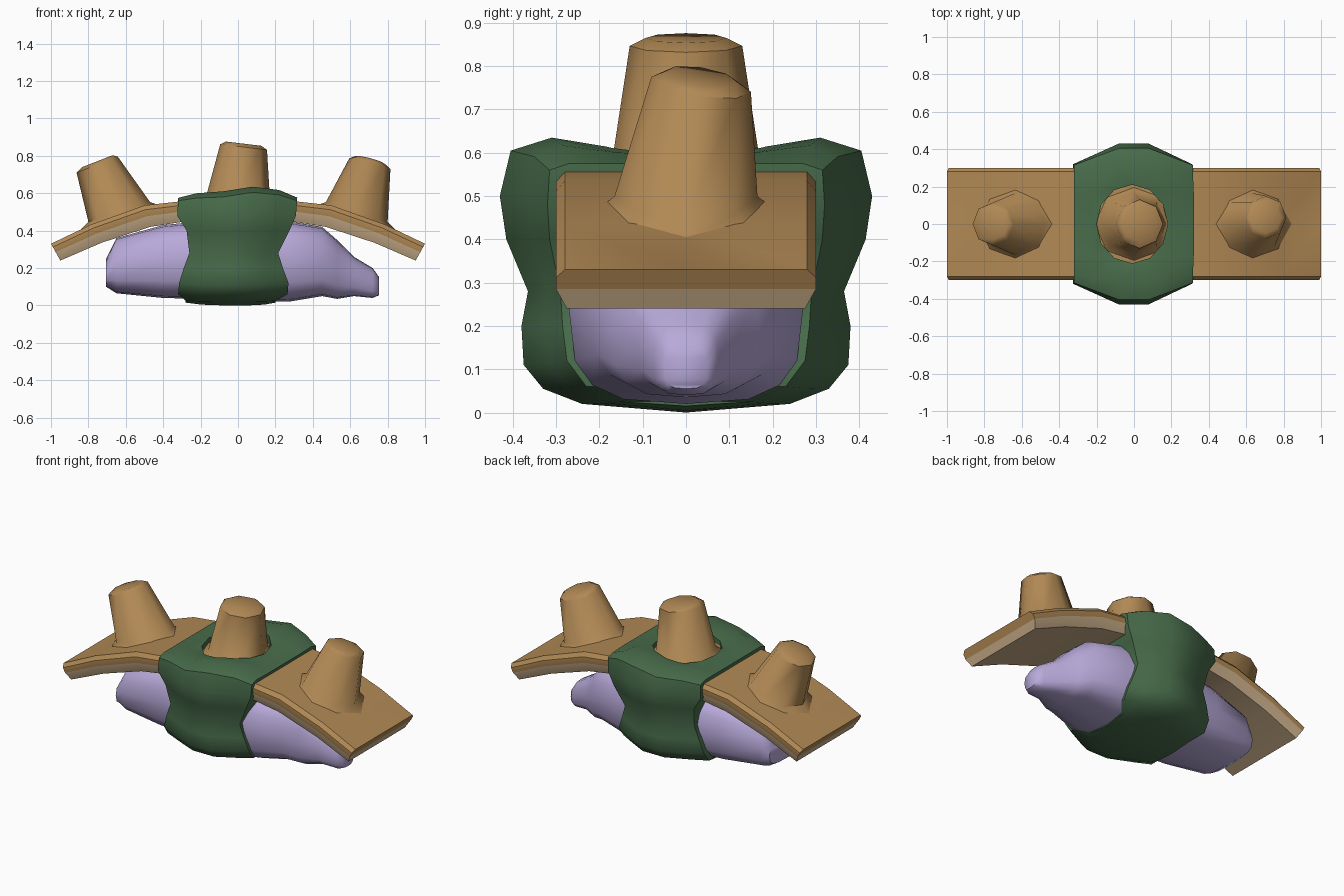
import bpy, bmesh
from math import sin, cos, pi, radians, copysign

if "Cube" in bpy.data.objects:
    bpy.data.objects.remove(bpy.data.objects["Cube"])


def material(name, rgb):
    mat = bpy.data.materials.new(name)
    mat.use_nodes = True
    mat.diffuse_color = (*rgb, 1)
    mat.node_tree.nodes["Principled BSDF"].inputs["Base Color"].default_value = (*rgb, 1)
    return mat


BROWN = material("warm brown", (0.44, 0.25, 0.09))
TAN = material("pale tan", (0.58, 0.42, 0.25))
GREEN = material("deep green", (0.065, 0.15, 0.07))
LILAC = material("soft lilac", (0.48, 0.40, 0.70))


def mirrored(half):
    """Close a half section that runs from the top centre to the bottom centre."""
    return half + [(x, -y, z) for x, y, z in reversed(half[1:-1])]


def smooth(obj, angle):
    bpy.ops.object.select_all(action="DESELECT")
    obj.select_set(True)
    bpy.context.view_layer.objects.active = obj
    bpy.ops.object.shade_smooth_by_angle(angle=radians(angle))


def loft(name, rings, mats, angle=50, lower_from=None):
    """Skin a row of matching rings; caps are strips joining mirrored points."""
    bm = bmesh.new()
    rows = [[bm.verts.new(p) for p in ring] for ring in rings]
    n = len(rows[0])
    for a, b in zip(rows, rows[1:]):
        for i in range(n):
            j = (i + 1) % n
            face = bm.faces.new((a[i], a[j], b[j], b[i]))
            if lower_from is not None and min(i, n - 1 - i) >= lower_from:
                face.material_index = 1
    for row in (rows[0], rows[-1]):
        for i in range(n // 2):
            strip = [row[i], row[i + 1], row[n - i - 1], row[(n - i) % n]]
            face = bm.faces.new(list(dict.fromkeys(strip)))
            if lower_from is not None and i >= lower_from:
                face.material_index = 1
    bmesh.ops.recalc_face_normals(bm, faces=bm.faces)
    mesh = bpy.data.meshes.new(name)
    bm.to_mesh(mesh)
    bm.free()
    obj = bpy.data.objects.new(name, mesh)
    bpy.context.collection.objects.link(obj)
    for mat in mats:
        mesh.materials.append(mat)
    smooth(obj, angle)
    return obj


# Arched slab with a paler underside
arch = [(0, .565, 0, .455), (.32, .555, .31, .445), (.5, .535, .47, .42),
        (.78, .435, .73, .335), (1, .33, .95, .24)]
arch = [(-a, b, -c, d) for a, b, c, d in reversed(arch[1:])] + arch
section = [(0, 0), (.28, 0), (.3, .2), (.3, .5), (.275, 1), (0, 1)]
slab = [mirrored([(xt + (xb - xt) * f, y, zt + (zb - zt) * f) for y, f in section])
        for xt, zt, xb, zb in arch]
loft("arched_slab", slab, [BROWN, TAN], 40, lower_from=3)

# Lumpy soft body: x, half width, bottom, top
stations = [(-.705, .19, .10, .25), (-.65, .21, .065, .36), (-.4, .25, .04, .43),
            (-.2, .27, .035, .45), (.27, .27, .02, .45), (.45, .22, .05, .42),
            (.53, .17, .035, .35), (.62, .11, .05, .26), (.72, .075, .04, .20),
            (.755, .05, .055, .15)]


def power(v, e):
    return copysign(abs(v) ** e, v) if abs(v) > 1e-6 else 0


body = []
for x, w, low, high in stations:
    mid, tall = (low + high) / 2, (high - low) / 2
    body.append(mirrored([(x, w * power(sin(pi * k / 8), .65),
                           mid + tall * power(cos(pi * k / 8), .65)) for k in range(9)]))
loft("soft_body", body, [LILAC], 60)

# Wrapped band: outer y z, edge y z, left and right extent
outline = [(0, .60, 0, .575, .32, .32), (.17, .612, .16, .575, .32, .32),
           (.31, .635, .27, .575, .32, .315), (.405, .605, .315, .56, .32, .315),
           (.43, .50, .32, .48, .325, .31), (.415, .40, .315, .40, .275, .275),
           (.365, .28, .29, .28, .26, .215), (.38, .20, .285, .20, .29, .24),
           (.375, .11, .275, .12, .315, .27), (.33, .055, .23, .06, .32, .265),
           (.24, .02, .15, .025, .28, .2), (0, 0, 0, .015, .28, .2)]
columns = [(-1, 1, 1), (-.7, .6, .3), (-.25, 0, 0), (.25, 0, 0), (.7, .6, .3), (1, 1, 1)]
band_rings = []
for u, by, bz in columns:
    half = []
    for oy, oz, ey, ez, xl, xr in outline:
        dip = .025 if u < 0 and oz > .6 else 0
        half.append((u * (xl if u < 0 else xr), oy + (ey - oy) * by,
                     oz - dip * (1 - bz) + (ez - oz) * bz))
    band_rings.append(mirrored(half))
band = loft("wrapped_band", band_rings, [GREEN], 60)


# Oval opening in the top of the band
def oval(cx, cy, cz, rx, ry, sx=0, sy=0, sides=8):
    pts = []
    for k in range(sides):
        dx, dy = rx * cos(2 * pi * k / sides), ry * sin(2 * pi * k / sides)
        pts.append((cx + dx, cy + dy, cz + sx * dx + sy * dy))
    return pts


cutter = loft("opening_cutter", [oval(-.01, 0, z, .19, .21, sides=12) for z in (.5, .8)], [GREEN])
cutter.hide_render = True
mod = band.modifiers.new("opening", "BOOLEAN")
mod.operation = "DIFFERENCE"
mod.solver = "EXACT"
mod.object = cutter
bpy.context.view_layer.objects.active = band
bpy.ops.object.modifier_apply(modifier=mod.name)
bpy.data.objects.remove(cutter)
smooth(band, 50)


# Tapered pegs with a flared foot and a softened top
def peg(name, foot, foot_r, foot_slope, top, top_r, slope_x, slope_y=0):
    fx, fz = foot
    tx, ty, tz = top
    loft(name, [
        oval(fx, 0, fz - .04, foot_r + .06, foot_r + .05, foot_slope),
        oval(fx, 0, fz, foot_r, foot_r, foot_slope),
        oval(tx, ty, tz - .01, top_r, top_r + .005, slope_x, slope_y),
        oval(tx, ty, tz + .008, top_r * .75, top_r * .75, slope_x, slope_y),
    ], [BROWN], 50)


peg("left_peg", (.635, .50), .165, -.32, (.705, .035, .768), .11, -.26, -.15)
peg("right_peg", (-.635, .50), .165, .32, (-.753, 0, .763), .11, .39)
peg("middle_peg", (0, .585), .17, 0, (.03, 0, .857), .125, -.12)
